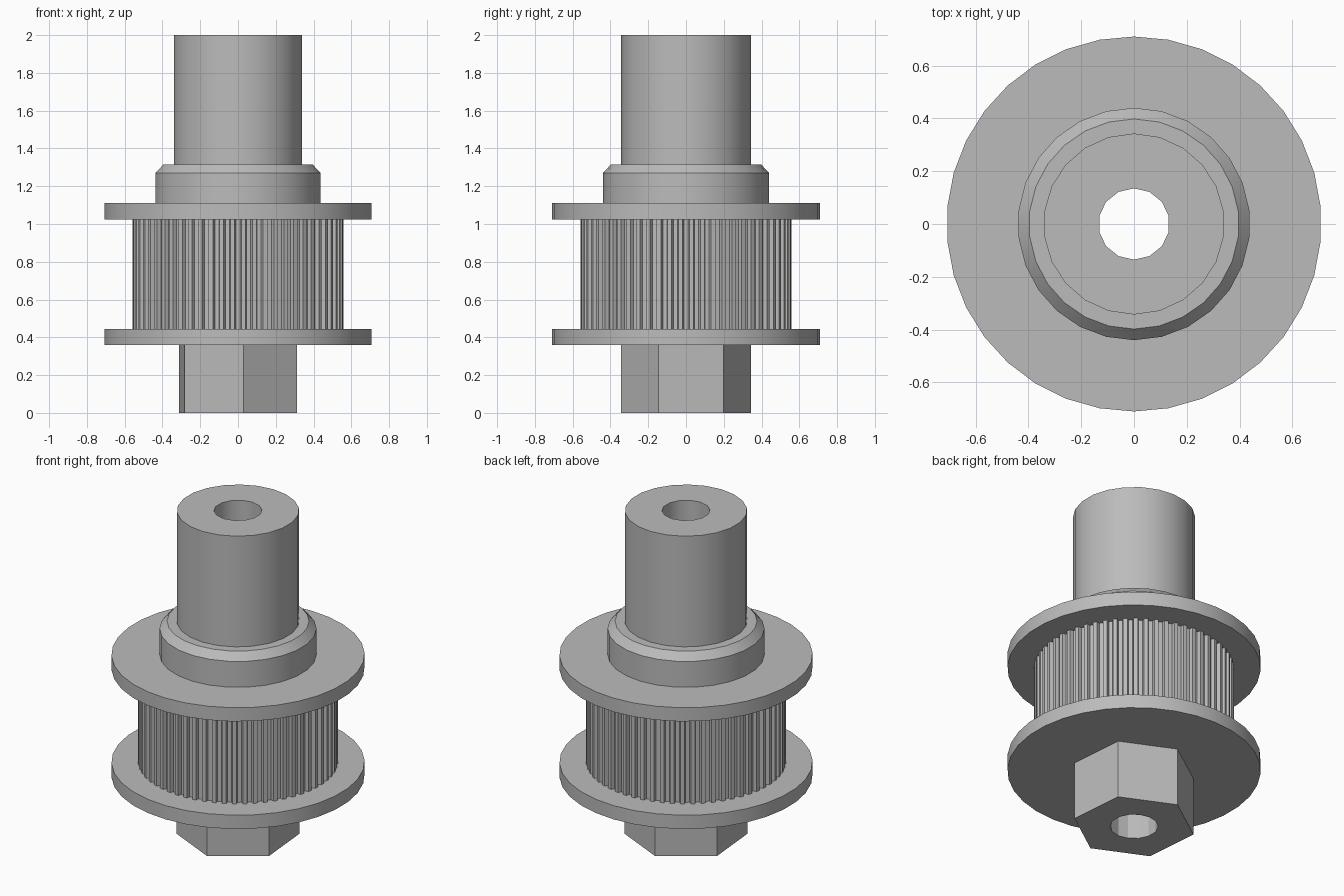
import bpy
import bmesh
from math import sin, cos, pi, radians

if "Cube" in bpy.data.objects:
    bpy.data.objects.remove(bpy.data.objects["Cube"], do_unlink=True)

GREY = (0.5, 0.5, 0.5, 1)
metal = bpy.data.materials.new("grey_metal")
metal.use_nodes = True
metal.diffuse_color = GREY
metal.node_tree.nodes["Principled BSDF"].inputs["Base Color"].default_value = GREY


def polygon(radius, sides, start=90):
    """Regular outline, starting at the given angle in degrees."""
    angles = [radians(start) + 2 * pi * i / sides for i in range(sides)]
    return [(radius * cos(a), radius * sin(a)) for a in angles]


def gear(root, tip, teeth):
    """Outline with narrow grooves between flat-topped teeth."""
    pitch = 2 * pi / teeth
    steps = [(-0.30, tip), (-0.20, root), (0.20, root), (0.30, tip)]
    return [(r * cos((i + s) * pitch), r * sin((i + s) * pitch))
            for i in range(teeth) for s, r in steps]


BORE = polygon(0.135, 14)


def bored_part(name, levels, smooth=True):
    """Stack outlines at rising heights into a solid with the bore through it."""
    bm = bmesh.new()

    def ring(points, z):
        return [bm.verts.new((x, y, z)) for x, y in points]

    def wall(low, high):
        n = len(low)
        for i in range(n):
            j = (i + 1) % n
            bm.faces.new((low[i], low[j], high[j], high[i]))

    outer = [ring(points, z) for points, z in levels]
    inner = [ring(BORE, levels[0][1]), ring(BORE, levels[-1][1])]
    for low, high in zip(outer, outer[1:]):
        wall(low, high)
    wall(*inner)
    # Annular end caps
    for loops in ((outer[0], inner[0]), (outer[-1], inner[1])):
        edges = [bm.edges.get((loop[i - 1], loop[i]))
                 for loop in loops for i in range(len(loop))]
        bmesh.ops.triangle_fill(bm, edges=edges, use_beauty=True)
    bmesh.ops.recalc_face_normals(bm, faces=bm.faces)

    mesh = bpy.data.meshes.new(name)
    bm.to_mesh(mesh)
    bm.free()
    mesh.materials.append(metal)
    part = bpy.data.objects.new(name, mesh)
    bpy.context.collection.objects.link(part)
    if smooth:
        bpy.ops.object.select_all(action='DESELECT')
        part.select_set(True)
        bpy.context.view_layer.objects.active = part
        bpy.ops.object.shade_smooth_by_angle(angle=radians(30))
    return part


def prism(name, outline, bottom, top, smooth=True):
    return bored_part(name, [(outline, bottom), (outline, top)], smooth)


# Hexagonal drive at the bottom
prism("hex_drive", polygon(0.345, 6, 35), 0, 0.36, smooth=False)

# Toothed belt drum between two flanges
flange = polygon(0.71, 34)
prism("lower_flange", flange, 0.36, 0.445)
prism("toothed_drum", gear(0.538, 0.56, 60), 0.445, 1.025, smooth=False)
prism("upper_flange", flange, 1.025, 1.11)

# Chamfered collar and shaft
collar = polygon(0.44, 26)
bored_part("collar", [(collar, 1.11), (collar, 1.27), (polygon(0.398, 26), 1.315)])
prism("shaft", polygon(0.343, 22), 1.315, 2)
